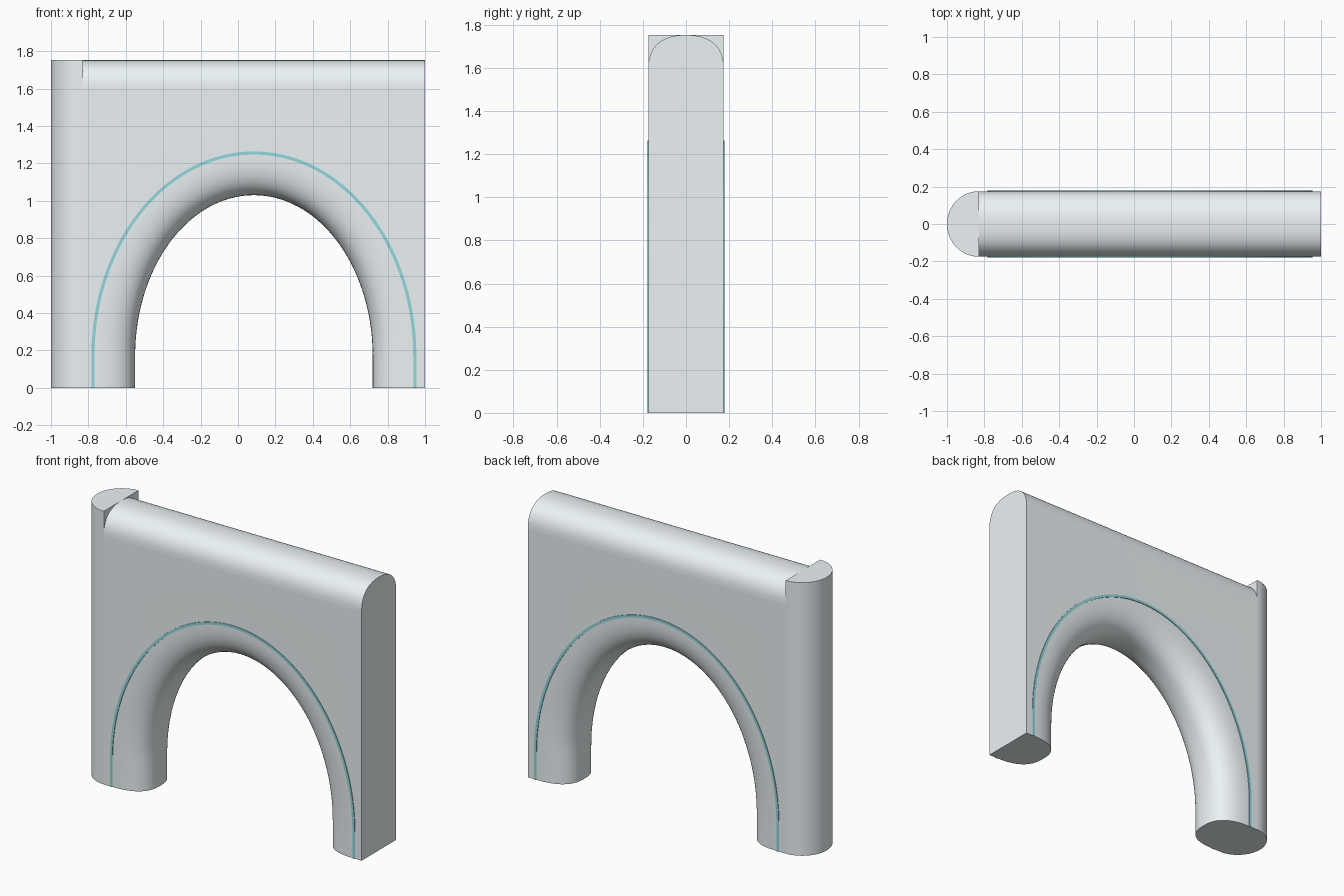
import bpy, bmesh
from math import sin, cos, pi, atan2

if "Cube" in bpy.data.objects:
    bpy.data.objects.remove(bpy.data.objects["Cube"])

CX, Z0 = 0.085, 0.17       # arch centre; legs are straight below Z0
A, B = 0.865, 1.09         # outer half-axes of the arch rim
RIM, HALF = 0.23, 0.175    # rim depth, half wall thickness
SIDE, SHOULDER, TOP = 0.915, 1.595, 1.752
LEFT, RIGHT = CX - SIDE, CX + SIDE
SEG, RIMSEG = 96, 32
PALE, TEAL = (0.84, 0.9, 0.92, 1), (0.3, 0.68, 0.71, 1)


def finish(bm, name, color):
    bmesh.ops.remove_doubles(bm, verts=bm.verts, dist=1e-5)
    bmesh.ops.recalc_face_normals(bm, faces=bm.faces)
    me = bpy.data.meshes.new(name)
    bm.to_mesh(me)
    bm.free()
    ob = bpy.data.objects.new(name, me)
    bpy.context.collection.objects.link(ob)
    bpy.ops.object.select_all(action='DESELECT')
    ob.select_set(True)
    bpy.context.view_layer.objects.active = ob
    bpy.ops.object.shade_smooth_by_angle(angle=0.6)
    mat = bpy.data.materials.new(name)
    mat.diffuse_color = color
    mat.use_nodes = True
    mat.node_tree.nodes["Principled BSDF"].inputs["Base Color"].default_value = mat.diffuse_color
    me.materials.append(mat)


def loft(sections, name, color=PALE):
    """Skin closed cross-sections and cap both ends."""
    bm = bmesh.new()
    rows = [[bm.verts.new(p) for p in s] for s in sections]
    n = len(rows[0])
    for r, s in zip(rows, rows[1:]):
        for i in range(n):
            j = (i + 1) % n
            bm.faces.new((r[i], r[j], s[j], s[i]))
    bm.faces.new(rows[0])
    bm.faces.new(rows[-1])
    finish(bm, name, color)


def round_profile(n, count):
    """Half superellipse: (across -1..1, out 0..1)."""
    pts = []
    for i in range(count + 1):
        c, s = cos(pi * i / count), max(sin(pi * i / count), 0)
        pts.append((-abs(c) ** (2 / n) * (1 if c > 0 else -1), s ** (2 / n)))
    return pts


def on_arch(t, inset, y):
    return (CX + (A - inset) * cos(t), y, Z0 + (B - inset) * sin(t))


def with_feet(sections):
    """Continue both ends of the arch straight down to the ground."""
    def foot(s):
        return [(x, y, 0) for x, y, z in s]
    return [foot(sections[0])] + sections + [foot(sections[-1])]


# Angles along the arch, including the two wall corners
corner = atan2((SHOULDER - Z0) / B, SIDE / A)
angles = sorted([pi * i / SEG for i in range(SEG + 1)] + [corner, pi - corner])
rim_profile = round_profile(2.6, RIMSEG)


# Wall with rounded arch opening
def wall_section(t):
    k = min(SIDE / max(A * abs(cos(t)), 1e-6),
            (SHOULDER - Z0) / max(B * sin(t), 1e-6))
    x, z = CX + k * A * cos(t), Z0 + k * B * sin(t)
    rim = [on_arch(t, RIM * v, HALF * u) for u, v in rim_profile]
    return [(x, -HALF, z)] + rim + [(x, HALF, z)]


loft(with_feet([wall_section(t) for t in angles]), "arched_wall")

# Rounded coping along the top
loft([[(x, HALF * u, SHOULDER + (TOP - SHOULDER) * v)
       for u, v in round_profile(2.4, 32)] for x in (LEFT, RIGHT)], "rounded_top")

# Half-round post at the left end
loft([[(LEFT - (1 + LEFT) * v, HALF * u, z)
       for u, v in round_profile(2, 32)] for z in (0, TOP)], "half_round_post")

# Thin teal inlay line on both faces
for side, name in ((-1, "front_arch_line"), (1, "back_arch_line")):
    y0, y1 = side * (HALF - 0.008), side * (HALF + 0.004)
    loft(with_feet([[on_arch(t, -0.004, y0), on_arch(t, -0.004, y1),
                     on_arch(t, 0.013, y1), on_arch(t, 0.013, y0)]
                    for t in angles]), name, TEAL)
